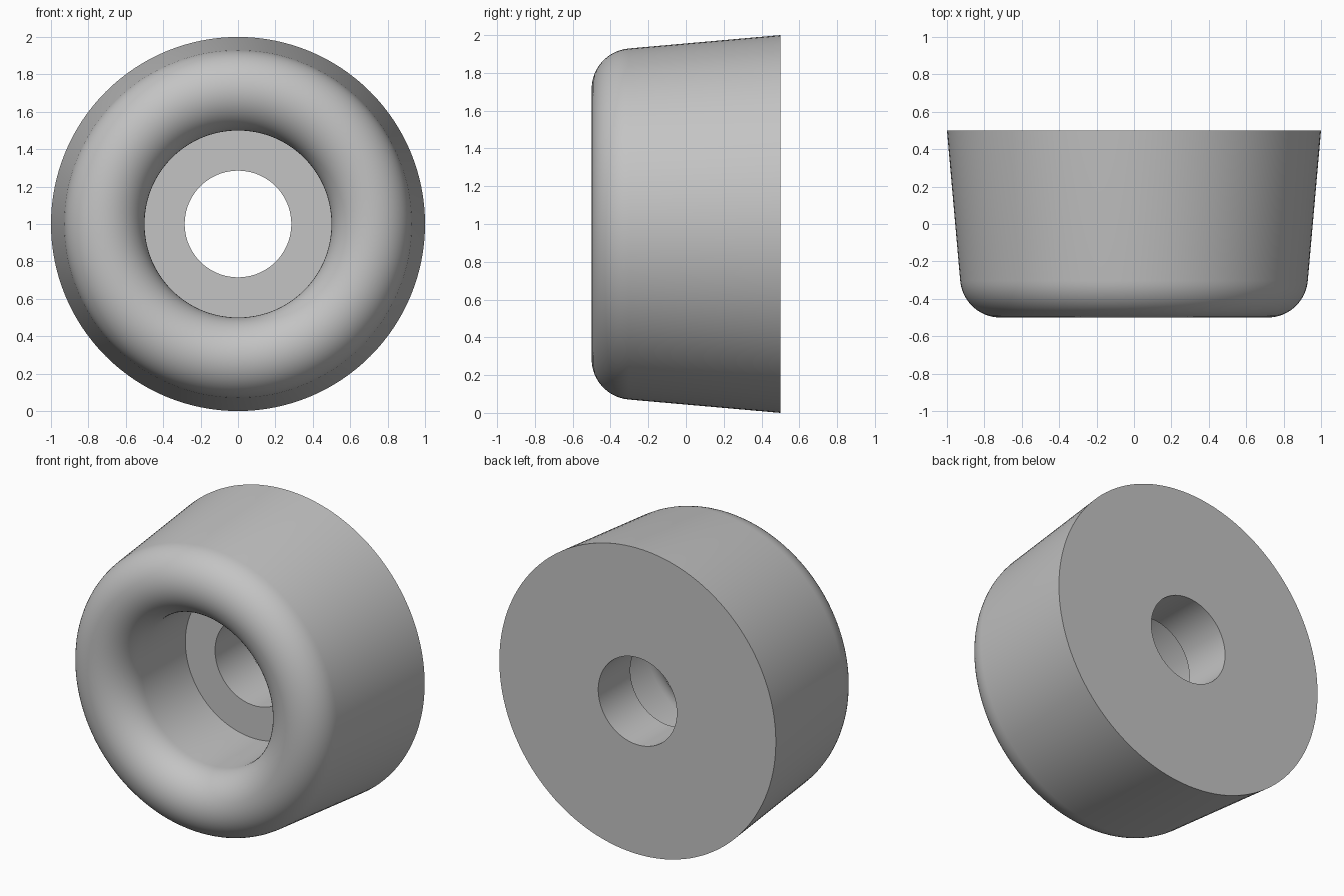
import bpy
import bmesh
from math import cos, sin, pi, radians
from mathutils import Vector

cube = bpy.data.objects.get("Cube")
if cube:
    bpy.data.objects.remove(cube, do_unlink=True)

# Plain grey material
grey = bpy.data.materials.new("Plain grey")
grey.use_nodes = True
colour = (0.55, 0.55, 0.55, 1)
grey.diffuse_color = colour
grey.node_tree.nodes["Principled BSDF"].inputs["Base Color"].default_value = colour

# Main dimensions
BACK, FLOOR = 0.5, 0.17          # y of the back face and recess floor
HOLE, RECESS, OUTER = 0.285, 0.5, 1.0
ROUND = 0.215                    # radius of the rounded front rim
DRAFT = radians(5)               # taper of the outer wall
RIM_R, RIM_Y = RECESS + ROUND, ROUND - 0.5
SEGMENTS, ARC = 128, 28

# Half section as (radius, y): hole, recess, rounded rim, tapered wall
profile = [(HOLE, BACK), (HOLE, FLOOR), (RECESS, FLOOR)]
for i in range(ARC + 1):
    a = pi + (pi - DRAFT) * i / ARC
    profile.append((RIM_R + ROUND * cos(a), RIM_Y + ROUND * sin(a)))
profile.append((OUTER, BACK))

# Revolve the closed section about the front-to-back axis
bm = bmesh.new()
verts = [bm.verts.new((r, y, 1)) for r, y in profile]
edges = [bm.edges.new((v, verts[(i + 1) % len(verts)])) for i, v in enumerate(verts)]
bmesh.ops.spin(bm, geom=verts + edges, cent=Vector((0, 0, 1)), axis=Vector((0, 1, 0)),
               angle=2 * pi, steps=SEGMENTS, use_merge=False)
bmesh.ops.remove_doubles(bm, verts=bm.verts, dist=0.0005)
bmesh.ops.recalc_face_normals(bm, faces=bm.faces)
mesh = bpy.data.meshes.new("bumper_foot")
bm.to_mesh(mesh)
bm.free()
mesh.materials.append(grey)

foot = bpy.data.objects.new("bumper_foot", mesh)
bpy.context.collection.objects.link(foot)
bpy.ops.object.select_all(action="DESELECT")
foot.select_set(True)
bpy.context.view_layer.objects.active = foot
bpy.ops.object.shade_smooth_by_angle(angle=radians(30))
